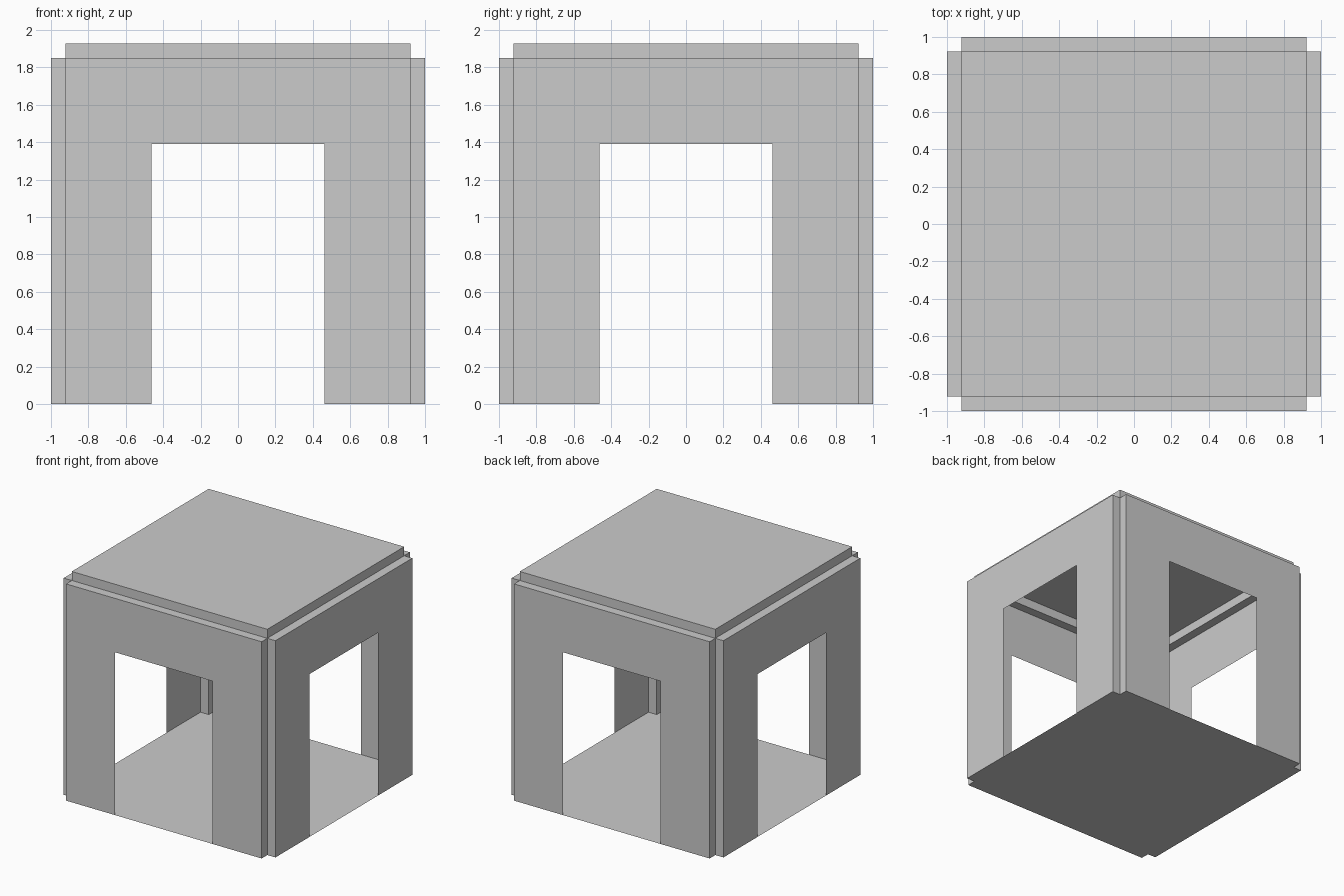
import bpy
from math import pi

if "Cube" in bpy.data.objects:
    bpy.data.objects.remove(bpy.data.objects["Cube"])

O, C = 1.0, 0.923          # outer face and core half-widths
H, TOP = 1.85, 1.927       # wall height and roof height
DW, DH = 0.4615, 1.39      # doorway half-width and height


def make(name, verts, faces, turn=0.0):
    mesh = bpy.data.meshes.new(name)
    mesh.from_pydata(verts, [], faces)
    mesh.update()
    obj = bpy.data.objects.new(name, mesh)
    obj.rotation_euler.z = turn
    bpy.context.collection.objects.link(obj)
    return obj


# Thin walls: doorway panel plus folded-back side and top edges
wall_verts = [(-C, -O, 0), (-DW, -O, 0), (-DW, -O, DH), (DW, -O, DH),
              (DW, -O, 0), (C, -O, 0), (C, -O, H), (-C, -O, H),
              (-DW, -O, H), (DW, -O, H),
              (-C, -C, 0), (C, -C, 0), (C, -C, H), (-C, -C, H)]
wall_faces = [(0, 1, 2, 3, 4, 5, 6, 7),                     # panel
              (10, 0, 7, 13), (5, 11, 12, 6), (7, 6, 12, 13)]  # edges
wall_verts = wall_verts[:8] + wall_verts[10:]
wall_faces = [tuple(i - 2 if i > 9 else i for i in f) for f in wall_faces]
for i, side in enumerate(("front", "right", "back", "left")):
    make(side + "_wall", wall_verts, wall_faces, i * pi / 2)

# Roof: raised open tray forming the recessed ceiling
ring = [(-C, -C), (C, -C), (C, C), (-C, C)]
roof_verts = [(x, y, z) for z in (H, TOP) for x, y in ring]
roof_faces = [(4, 5, 6, 7)] + [(i, (i + 1) % 4, (i + 1) % 4 + 4, i + 4) for i in range(4)]
make("roof", roof_verts, roof_faces)

# Floor: flat sheet with notched corners, reaching under every wall
floor_verts = [(-C, -O), (C, -O), (C, -C), (O, -C), (O, C), (C, C),
               (C, O), (-C, O), (-C, C), (-O, C), (-O, -C), (-C, -C)]
make("floor", [(x, y, 0) for x, y in floor_verts], [tuple(reversed(range(12)))])
